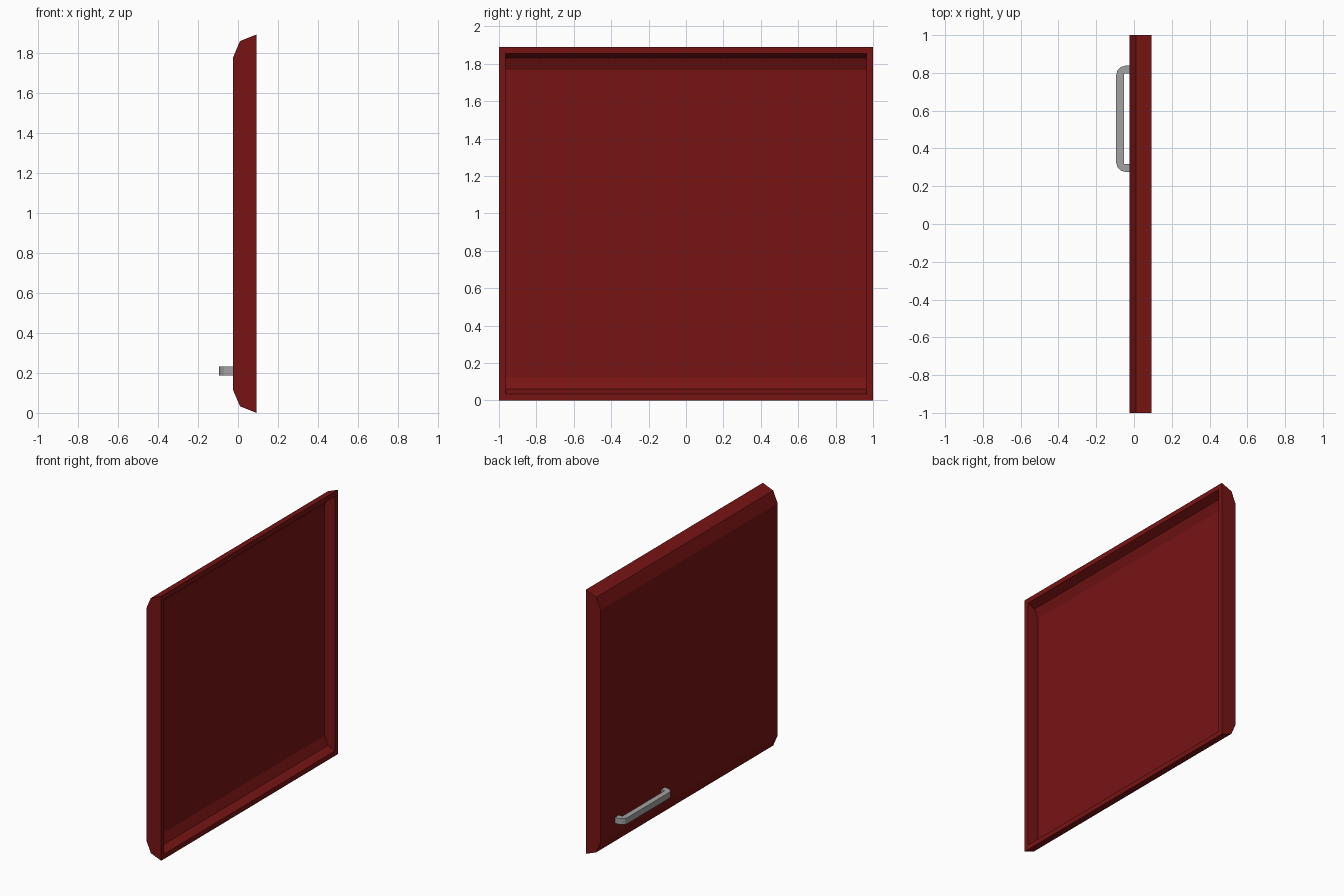
import bpy, bmesh, math

if "Cube" in bpy.data.objects:
    bpy.data.objects.remove(bpy.data.objects["Cube"])


def prism(bm, pts, axis, lo, hi, skip=()):
    """Sweep a closed 2D profile along y or z, leaving out the walls in skip."""
    def place(p, d):
        return (p[0], d, p[1]) if axis == 'Y' else (p[0], p[1], d)
    a = [bm.verts.new(place(p, lo)) for p in pts]
    b = [bm.verts.new(place(p, hi)) for p in pts]
    n = len(pts)
    bm.faces.new(a)
    bm.faces.new(b[::-1])
    for i in range(n):
        if i not in skip:
            j = (i + 1) % n
            bm.faces.new((a[j], a[i], b[i], b[j]))
    return [a[0], b[0], b[-1], a[-1]]


def finish(bm, name, mat_name, colour):
    bmesh.ops.recalc_face_normals(bm, faces=bm.faces[:])
    me = bpy.data.meshes.new(name)
    bm.to_mesh(me)
    bm.free()
    mat = bpy.data.materials.new(mat_name)
    mat.diffuse_color = (*colour, 1)
    mat.use_nodes = True
    mat.node_tree.nodes["Principled BSDF"].inputs["Base Color"].default_value = mat.diffuse_color
    me.materials.append(mat)
    ob = bpy.data.objects.new(name, me)
    bpy.context.collection.objects.link(ob)


H = 1.89


def mirrored(half):
    """Complete a lower half profile with its reflection about mid height."""
    return half + [(x, H - z) for x, z in reversed(half)]


# Door: hollow tray with chamfered top and bottom, open towards +x
outer = mirrored([(0.092, 0.0), (0.01, 0.033), (-0.025, 0.115)])
inner = mirrored([(0.092, 0.035), (0.036, 0.06), (0.008, 0.122)])
bm = bmesh.new()
rim_out = prism(bm, outer, 'Y', -1.0, 1.0, skip=(5,))
rim_in = prism(bm, inner, 'Y', -0.965, 0.965, skip=(5,))
# Flat rim joining the outer and inner shells
for i in range(4):
    j = (i + 1) % 4
    bm.faces.new((rim_out[i], rim_out[j], rim_in[j], rim_in[i]))
finish(bm, "door_panel", "dark_red", (0.185, 0.007, 0.007))

# Handle: flat bar bent into a bracket with rounded outer corners
MID, HALF, R = 0.557, 0.281, 0.048
OUT, IN, ROOT = -0.094, -0.054, -0.02
half = [(ROOT, HALF)]
for k in range(4):
    t = math.radians(30 * k)
    half.append((OUT + R - R * math.sin(t), HALF - R + R * math.cos(t)))
back = [(IN, HALF - 0.042), (ROOT, HALF - 0.042)]
loop = half + [(x, -y) for x, y in reversed(half)]
loop += [(x, -y) for x, y in reversed(back)] + back
bm = bmesh.new()
prism(bm, [(x, MID + y) for x, y in loop], 'Z', 0.188, 0.231)
finish(bm, "door_handle", "grey_metal", (0.36, 0.36, 0.36))
